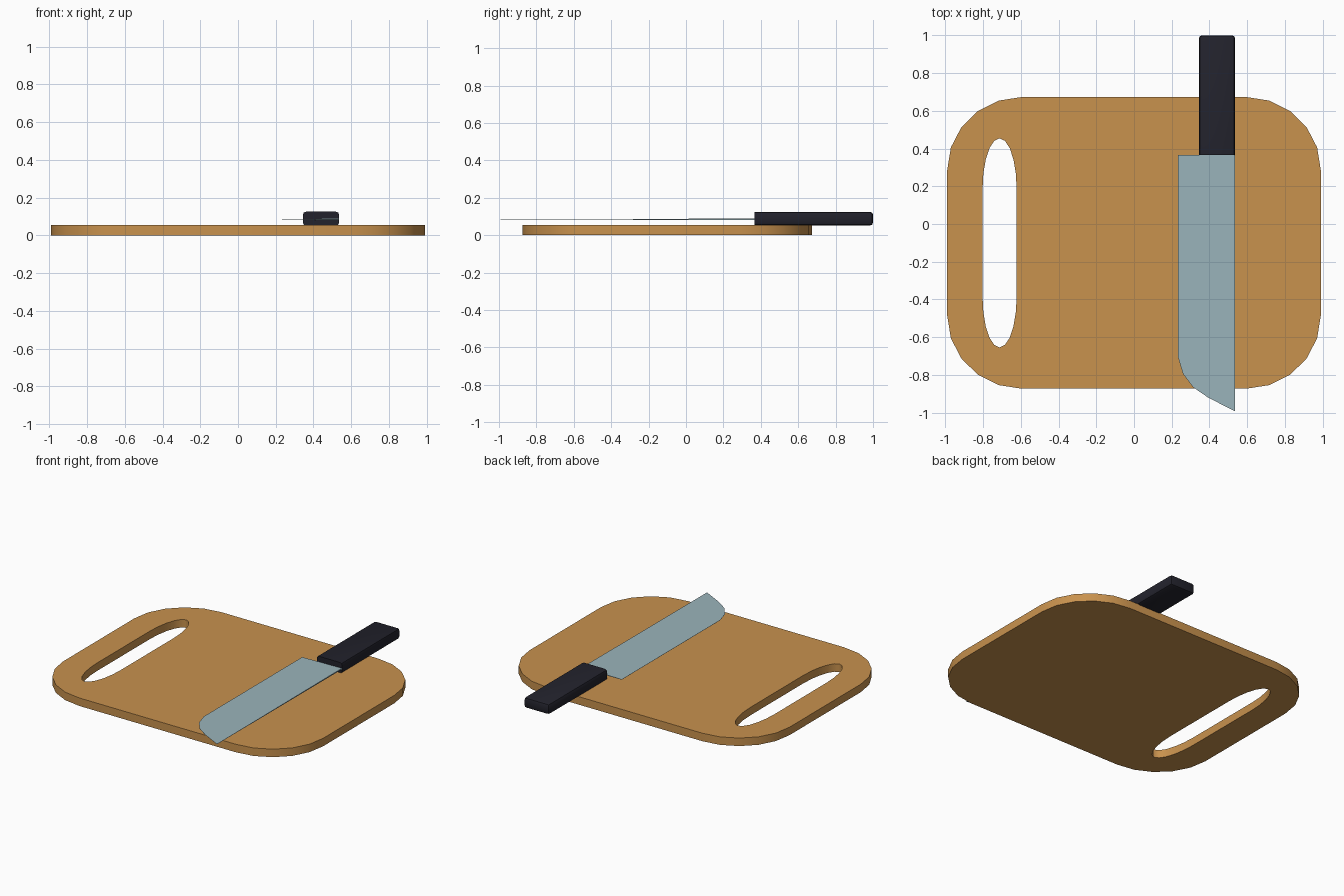
import bpy, bmesh, math

if "Cube" in bpy.data.objects:
    bpy.data.objects.remove(bpy.data.objects["Cube"])


def material(name, rgb):
    m = bpy.data.materials.new(name)
    m.diffuse_color = (*rgb, 1)
    m.use_nodes = True
    m.node_tree.nodes["Principled BSDF"].inputs["Base Color"].default_value = m.diffuse_color
    return m


wood = material("warm_wood", (0.58, 0.287, 0.076))
steel = material("pale_steel", (0.323, 0.456, 0.497))
black = material("dark_handle", (0.016, 0.016, 0.025))


def finish(bm, name, mat, smooth=None):
    bmesh.ops.recalc_face_normals(bm, faces=bm.faces)
    me = bpy.data.meshes.new(name)
    bm.to_mesh(me)
    bm.free()
    me.materials.append(mat)
    ob = bpy.data.objects.new(name, me)
    bpy.context.collection.objects.link(ob)
    if smooth:
        bpy.ops.object.select_all(action='DESELECT')
        ob.select_set(True)
        bpy.context.view_layer.objects.active = ob
        bpy.ops.object.shade_smooth_by_angle(angle=math.radians(smooth))
    return ob


def rounded_loop(bm, x0, x1, y0, y1, rx, ry, n=5):
    """Closed edge loop of a rectangle with elliptical corners."""
    centres = [(x1 - rx, y1 - ry), (x0 + rx, y1 - ry),
               (x0 + rx, y0 + ry), (x1 - rx, y0 + ry)]
    pts = []
    for q, (cx, cy) in enumerate(centres):
        for i in range(n + 1):
            a = math.pi / 2 * (q + i / n)
            pts.append((cx + rx * math.cos(a), cy + ry * math.sin(a), 0))
    vs = [bm.verts.new(p) for p in pts]
    for a, b in zip(vs, vs[1:] + vs[:1]):
        bm.edges.new((a, b))


# Cutting board with a long grip slot
bm = bmesh.new()
rounded_loop(bm, -0.99, 0.99, -0.873, 0.673, 0.395, 0.386)
rounded_loop(bm, -0.803, -0.622, -0.654, 0.454, 0.0895, 0.27)
bmesh.ops.remove_doubles(bm, verts=bm.verts, dist=1e-4)
bmesh.ops.triangle_fill(bm, edges=bm.edges[:], use_beauty=True, use_dissolve=False)
ext = bmesh.ops.extrude_face_region(bm, geom=bm.faces[:])
bmesh.ops.translate(bm, vec=(0, 0, 0.055),
                    verts=[g for g in ext["geom"] if isinstance(g, bmesh.types.BMVert)])
finish(bm, "cutting_board", wood, 40)

# Blade: outline from heel to tip, wedge-shaped with the thick spine at +x
EDGE, SPINE, HEEL, TIP, MID = 0.233, 0.535, 0.366, -0.993, 0.085
outline = [(SPINE, HEEL), (EDGE, HEEL), (EDGE, -0.705), (0.26, -0.795),
           (0.313, -0.865), (0.393, -0.92), (SPINE, TIP)]
bm = bmesh.new()
rings = []
for side in (1, -1):
    ring = []
    for x, y in outline:
        along = (y - TIP) / (HEEL - TIP)
        across = (x - EDGE) / (SPINE - EDGE)
        half = 0.0004 + 0.0036 * along * across
        ring.append(bm.verts.new((x, y, MID + side * half)))
    rings.append(ring)
    bm.faces.new(ring)
top, low = rings
for i in range(len(top)):
    j = (i + 1) % len(top)
    bm.faces.new((top[i], top[j], low[j], low[i]))
finish(bm, "knife_blade", steel)

# Handle: block with rounded edges except at the blade end
bm = bmesh.new()
bmesh.ops.create_cube(bm, size=1)
for v in bm.verts:
    v.co = (0.44 + v.co.x * 0.192, 0.683 + v.co.y * 0.634, 0.0885 + v.co.z * 0.073)
edges = [e for e in bm.edges if max(v.co.y for v in e.verts) > 0.5]
bmesh.ops.bevel(bm, geom=edges, offset=0.016, segments=2, profile=0.5, affect='EDGES')
finish(bm, "knife_handle", black, 30)
